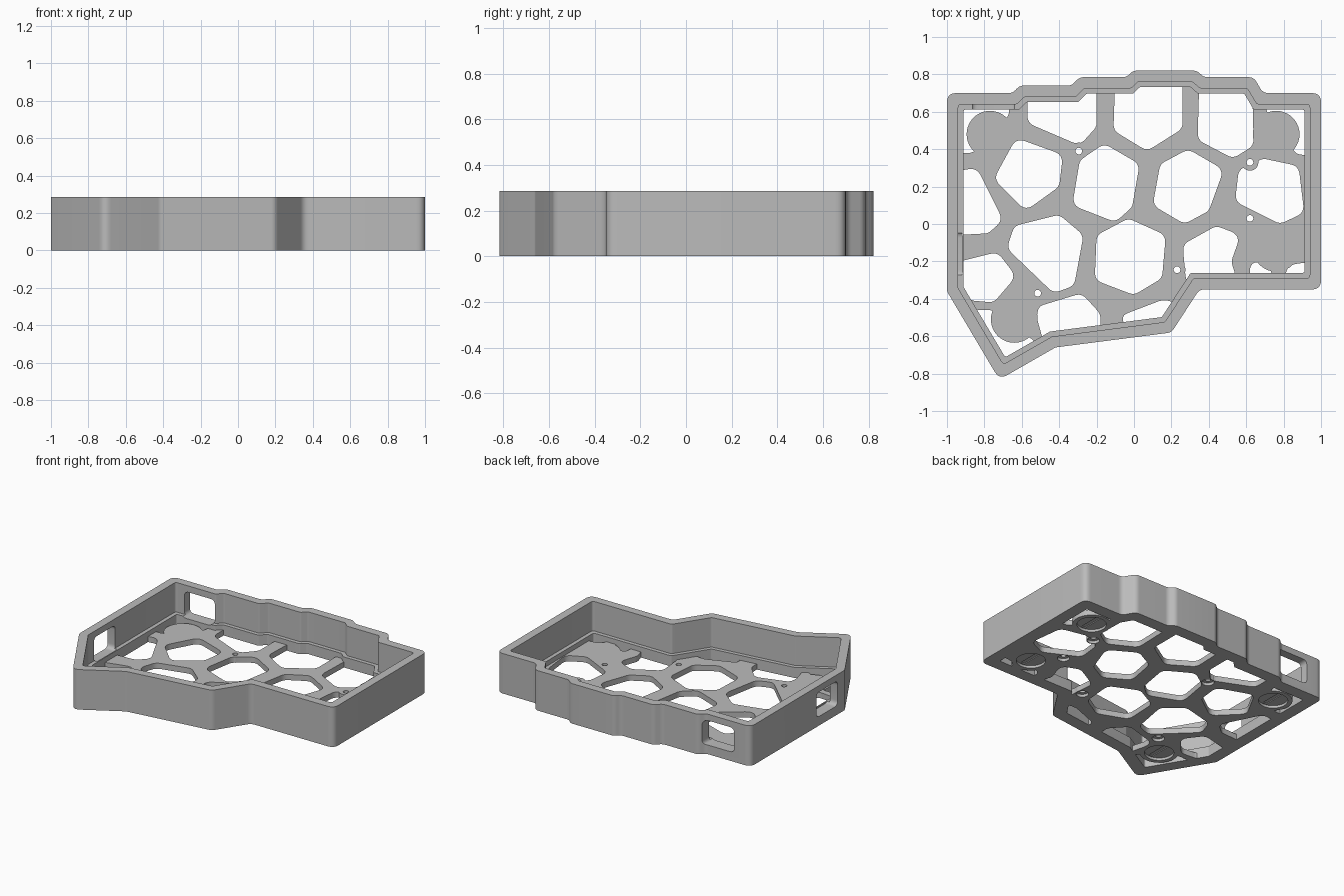
import bpy, bmesh, math
from mathutils import Vector

if "Cube" in bpy.data.objects:
    bpy.data.objects.remove(bpy.data.objects["Cube"], do_unlink=True)

HEIGHT, LEDGE, FLOOR = 0.285, 0.075, 0.04

grey = bpy.data.materials.new("light_grey_plastic")
grey.use_nodes = True
grey.diffuse_color = (0.5, 0.5, 0.5, 1)
grey.node_tree.nodes["Principled BSDF"].inputs["Base Color"].default_value = (0.5, 0.5, 0.5, 1)


def inset(poly, d):
    """Mitred inward offset of a counter-clockwise polygon."""
    pts = [Vector(p) for p in poly]
    out = []
    for i, p in enumerate(pts):
        a = (p - pts[i - 1]).normalized()
        b = (pts[(i + 1) % len(pts)] - p).normalized()
        n, m = Vector((-a.y, a.x)), Vector((-b.y, b.x))
        out.append(p + (n + m) * d / (1 + n.dot(m)))
    return out


def rounded(poly, radius, steps=6):
    """Replace every corner with a smooth arc."""
    pts = [Vector(p) for p in poly]
    out = []
    for i, p in enumerate(pts):
        a, b = pts[i - 1] - p, pts[(i + 1) % len(pts)] - p
        t = radius / math.tan(a.angle(b) / 2)
        t = min(t, 0.46 * a.length, 0.46 * b.length)
        s, e = p + a.normalized() * t, p + b.normalized() * t
        for k in range(steps + 1):
            f = k / steps
            out.append(s * (1 - f) ** 2 + p * 2 * f * (1 - f) + e * f * f)
    return out


def circle(centre, r, n=40):
    c = Vector(centre)
    return [c + Vector((math.cos(a), math.sin(a))) * r
            for a in (2 * math.pi * k / n for k in range(n))]


def rect(x0, x1, y0, y1):
    return [(x0, y0), (x1, y0), (x1, y1), (x0, y1)]


def prisms(name, loops, z0, z1, place=lambda u, v, w: (u, v, w)):
    """Extrude each outline from z0 to z1; place maps it to another plane."""
    bm = bmesh.new()
    for loop in loops:
        low = [bm.verts.new(place(p[0], p[1], z0)) for p in loop]
        top = [bm.verts.new(place(p[0], p[1], z1)) for p in loop]
        bm.faces.new(low[::-1])
        bm.faces.new(top)
        for i in range(len(low)):
            bm.faces.new((low[i - 1], low[i], top[i], top[i - 1]))
    bmesh.ops.recalc_face_normals(bm, faces=bm.faces)
    mesh = bpy.data.meshes.new(name)
    bm.to_mesh(mesh)
    bm.free()
    mesh.materials.append(grey)
    obj = bpy.data.objects.new(name, mesh)
    bpy.context.collection.objects.link(obj)
    return obj


def combine(target, tool, operation):
    """Apply a boolean and delete the tool."""
    mod = target.modifiers.new("bool", 'BOOLEAN')
    mod.operation, mod.object, mod.solver = operation, tool, 'EXACT'
    mod.use_self = True
    graph = bpy.context.evaluated_depsgraph_get()
    graph.update()
    mesh = bpy.data.meshes.new_from_object(target.evaluated_get(graph))
    target.modifiers.clear()
    target.data = mesh
    bpy.data.objects.remove(tool, do_unlink=True)


def cut(target, loops, z0, z1, **kw):
    combine(target, prisms("cutter", loops, z0, z1, **kw), 'DIFFERENCE')


# Outer outline, counter-clockwise
outline = [(-1, -.36), (-.72, -.832), (-.42, -.66), (.2, -.58), (.35, -.35),
           (1, -.35), (1, .7), (.69, .7), (.64, .785), (.375, .785),
           (.335, .82), (-.005, .82), (-.04, .785), (-.29, .785),
           (-.335, .74), (-.61, .74), (-.65, .7), (-1, .7)]

# Whole openings in the floor lattice
cells = [
    [(-.63, .46), (-.38, .37), (-.4, .2), (-.58, .07), (-.75, .24)],
    [(-.16, .43), (.03, .32), (-.01, .09), (-.1, .01), (-.33, .1), (-.29, .34)],
    [(.29, .4), (.48, .29), (.4, .07), (.27, 0), (.1, .1), (.14, .32)],
    [(-.4, .05), (-.27, -.06), (-.32, -.33), (-.43, -.37), (-.68, -.13), (-.64, -.01)],
    [(-.03, .03), (.17, -.06), (.15, -.29), (0, -.38), (-.21, -.3), (-.2, -.06)],
    [(.56, .29), (.69, .35), (.88, .31), (.91, .06), (.78, 0), (.54, .12)],
]

# Openings that run out to the side walls
edge_cells = [
    [(-.57, .75), (-.2, .75), (-.2, .52), (-.29, .42), (-.57, .54)],
    [(-.1, .8), (.26, .8), (.26, .51), (.07, .39), (-.11, .5)],
    [(.35, .8), (.63, .8), (.64, .42), (.53, .35), (.34, .45)],
    [(-.96, .68), (-.66, .68), (-.67, .58), (-.86, .38), (-.96, .38)],
    [(.68, .68), (.96, .68), (.96, .37), (.87, .37), (.72, .58)],
    [(-.97, .28), (-.84, .3), (-.7, .02), (-.78, -.05), (-.97, -.06)],
    [(-.97, -.21), (-.73, -.15), (-.63, -.28), (-.75, -.42), (-.86, -.41), (-.97, -.36)],
    [(-.92, -.46), (-.76, -.46), (-.54, -.62), (-.48, -.7), (-.7, -.86)],
    [(-.51, -.44), (-.28, -.37), (-.18, -.48), (-.18, -.65), (-.47, -.68), (-.52, -.5)],
    [(-.07, -.49), (.14, -.41), (.21, -.41), (.17, -.58), (-.04, -.57)],
    [(.26, -.11), (.44, -.01), (.57, -.06), (.52, -.2), (.56, -.33), (.28, -.33)],
    [(.62, -.2), (.73, -.21), (.74, -.33), (.62, -.33)],
    [(.8, -.33), (.96, -.33), (.96, -.2), (.82, -.22)],
]
pads = [(-.77, .48), (.76, .48), (.76, -.13), (-.64, -.51)]
screws = [(-.295, .39), (.62, .33), (.62, .03), (.23, -.245), (-.515, -.37)]

# Wall frame with inner ledge
case = prisms("keyboard_case", [rounded(outline, .05)], 0, HEIGHT)
cut(case, [rounded(inset(outline, .06), .02)], LEDGE, 1)
cut(case, [rounded(inset(outline, .088), .015)], -1, 1)

# Floor lattice with round pads and screw bosses
floor = prisms("floor", [inset(outline, .072)], 0, FLOOR)
cut(floor, [rounded(c, .06) for c in cells + edge_cells], -1, 1)
solids = [circle(p, .125) for p in pads] + [circle(s, .045) for s in screws]
combine(floor, prisms("pads", solids, 0, FLOOR), 'UNION')
combine(case, floor, 'UNION')

# Screw holes with counterbores underneath
cut(case, [circle(s, .018, 20) for s in screws], -1, FLOOR + .02)
cut(case, [circle(s, .04, 28) for s in screws], -1, .02)

# Foot recesses underneath, each with a slot
cut(case, [circle(p, .095) for p in pads], -1, .018)
cut(case, [rect(x - .015, x + .015, y - .085, y + .085) for x, y in pads], -1, .024)

# Cable windows in the back wall and the side wall
cut(case, [rounded(rect(-.87, -.63, .065, .24), .035)], .58, 1,
    place=lambda u, v, w: (u, w, v))
cut(case, [rounded(rect(-.28, -.04, .065, .24), .035)], -1.2, -.92,
    place=lambda u, v, w: (w, u, v))

bpy.ops.object.select_all(action='DESELECT')
case.select_set(True)
bpy.context.view_layer.objects.active = case
bpy.ops.object.shade_smooth_by_angle(angle=math.radians(30))
